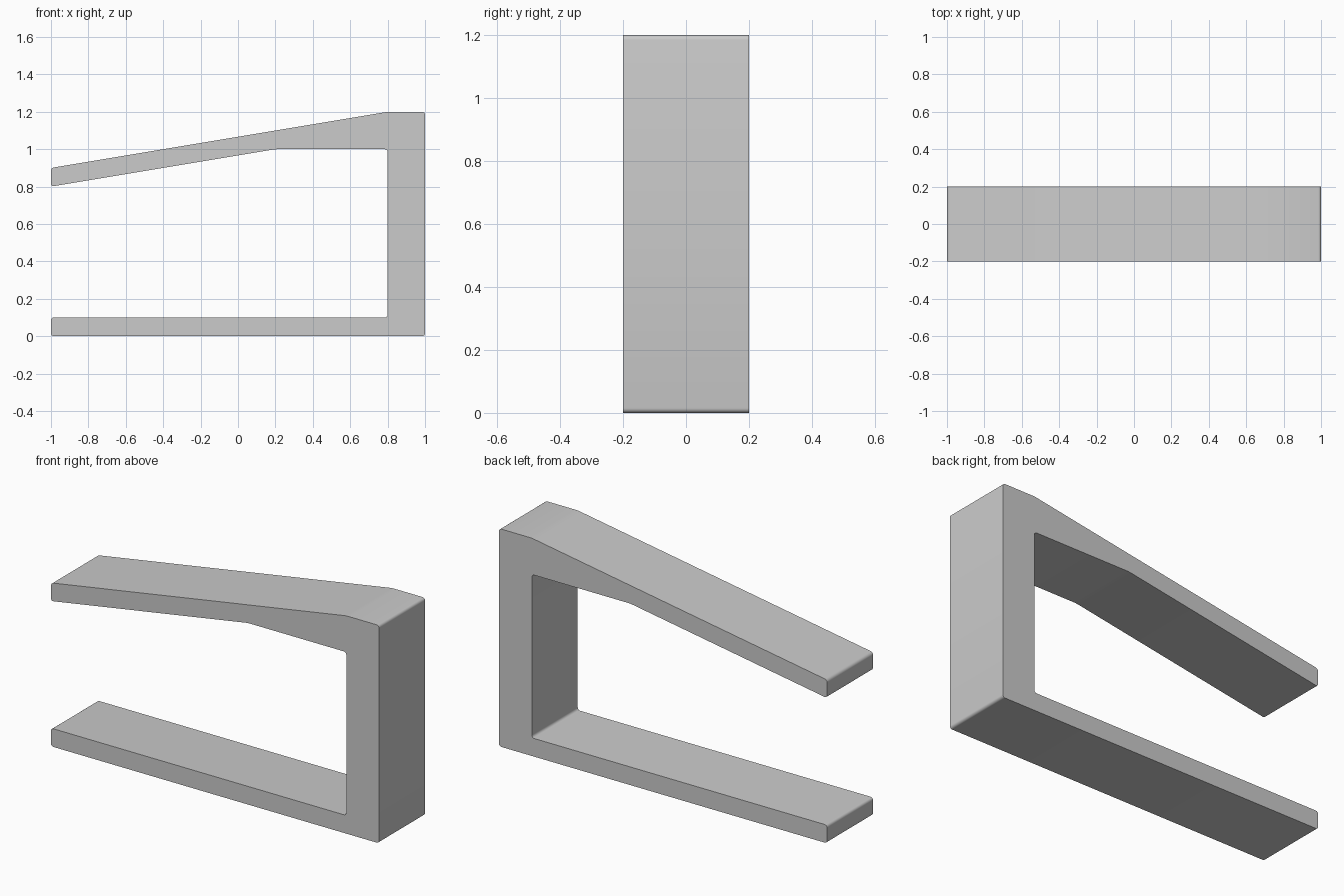
import bpy
import bmesh

cube = bpy.data.objects.get("Cube")
if cube:
    bpy.data.objects.remove(cube, do_unlink=True)

HALF_WIDTH = 0.2

# Plain grey finish
grey = bpy.data.materials.new("plain grey")
grey.use_nodes = True
colour = (0.6, 0.6, 0.6, 1)
grey.diffuse_color = colour
grey.node_tree.nodes["Principled BSDF"].inputs["Base Color"].default_value = colour

# Side profile: base, upright post and sloping upper arm
profile = [(-1, 0), (1, 0), (1, 1.2), (0.8, 1.2), (-1, 0.9),
           (-1, 0.8), (0.2, 1), (0.8, 1), (0.8, 0.1), (-1, 0.1)]

bm = bmesh.new()
front = bm.faces.new([bm.verts.new((x, -HALF_WIDTH, z)) for x, z in profile])
result = bmesh.ops.extrude_face_region(bm, geom=[front])
moved = [g for g in result["geom"] if isinstance(g, bmesh.types.BMVert)]
bmesh.ops.translate(bm, verts=moved, vec=(0, 2 * HALF_WIDTH, 0))

# Round the corners that run across the width
cross_edges = [e for e in bm.edges
               if abs(e.verts[0].co.y - e.verts[1].co.y) > HALF_WIDTH]
bmesh.ops.bevel(bm, geom=cross_edges, offset=0.015, offset_type='OFFSET',
                segments=4, profile=0.5, affect='EDGES', clamp_overlap=True)
bmesh.ops.recalc_face_normals(bm, faces=bm.faces)

mesh = bpy.data.meshes.new("clamp_frame")
bm.to_mesh(mesh)
bm.free()
mesh.materials.append(grey)
frame = bpy.data.objects.new("clamp_frame", mesh)
bpy.context.collection.objects.link(frame)

# Smooth rounded corners, sharp side outlines
bpy.ops.object.select_all(action='DESELECT')
frame.select_set(True)
bpy.context.view_layer.objects.active = frame
bpy.ops.object.shade_smooth_by_angle(angle=0.6)
